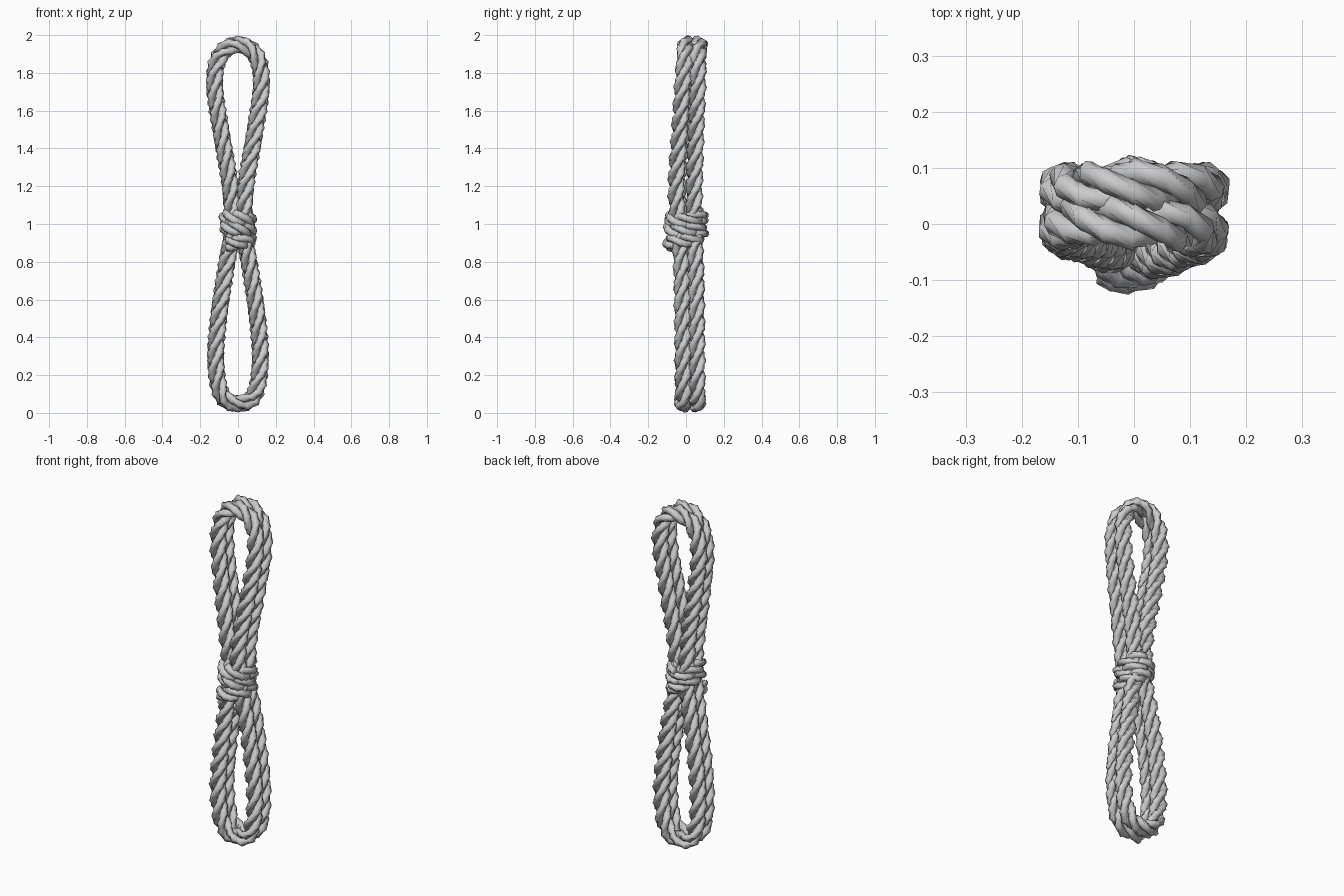
import bpy, bmesh
from math import sin, cos, pi
from mathutils import Vector

if "Cube" in bpy.data.objects:
    bpy.data.objects.remove(bpy.data.objects["Cube"])


def spline(pts, closed, count):
    """Catmull-Rom through pts, resampled evenly by length."""
    n = len(pts)
    get = (lambda i: pts[i % n]) if closed else (lambda i: pts[max(0, min(n - 1, i))])
    dense = []
    for i in range(n if closed else n - 1):
        a, b, c, d = (get(i + k) for k in (-1, 0, 1, 2))
        for s in range(30):
            t = s / 30
            dense.append(0.5 * (2 * b + (c - a) * t + (2 * a - 5 * b + 4 * c - d) * t * t
                                + (3 * b - a - 3 * c + d) * t ** 3))
    dense.append(get(n) if closed else pts[-1])
    dist = [0]
    for p, q in zip(dense, dense[1:]):
        dist.append(dist[-1] + (q - p).length)
    out, j = [], 0
    for k in range(count):
        target = dist[-1] * k / (count if closed else count - 1)
        while j < len(dense) - 2 and dist[j + 1] < target:
            j += 1
        f = (target - dist[j]) / max(dist[j + 1] - dist[j], 1e-9)
        out.append(dense[j].lerp(dense[j + 1], min(f, 1)))
    return out


def rope(name, pts, closed, turns, up, phase=0, steps=7, offset=0.025, radius=0.0245, sides=8):
    """Three twisted strands following a path."""
    count = int(turns * steps)
    path = spline([Vector(p) for p in pts], closed, count)
    bm = bmesh.new()
    for strand in range(3):
        rings = []
        for i, p in enumerate(path):
            if closed:
                t = path[(i + 1) % count] - path[i - 1]
            else:
                t = path[min(i + 1, count - 1)] - path[max(i - 1, 0)]
            t.normalize()
            n = (up - t * up.dot(t)).normalized()
            b = t.cross(n)
            a = 2 * pi * (turns * i / count + strand / 3) + phase
            c = p + (n * cos(a) + b * sin(a)) * offset
            rings.append([bm.verts.new(c + (n * cos(a + 2 * pi * k / sides)
                                            + b * sin(a + 2 * pi * k / sides)) * radius)
                          for k in range(sides)])
        for i in range(count if closed else count - 1):
            r, q = rings[i], rings[(i + 1) % count]
            for k in range(sides):
                m = (k + 1) % sides
                bm.faces.new((r[k], r[m], q[m], q[k]))
        if not closed:
            bm.faces.new(rings[0][::-1])
            bm.faces.new(rings[-1])
    bmesh.ops.recalc_face_normals(bm, faces=bm.faces)
    mesh = bpy.data.meshes.new(name)
    bm.to_mesh(mesh)
    bm.free()
    mesh.shade_smooth()
    ob = bpy.data.objects.new(name, mesh)
    bpy.context.collection.objects.link(ob)
    return ob


# pinched loop outline: (x, z, y of rear loop, y of front loop), bottom to top
side = [(0.085, 0.09, 0.058, -0.015), (0.118, 0.27, 0.058, -0.016),
        (0.103, 0.50, 0.056, -0.018), (0.065, 0.76, 0.052, -0.023),
        (0.032, 0.95, 0.043, -0.033), (0.032, 1.08, 0.043, -0.048),
        (0.045, 1.23, 0.045, -0.052), (0.088, 1.48, 0.052, -0.035),
        (0.124, 1.74, 0.062, -0.018), (0.095, 1.895, 0.064, -0.004)]
for name, col, phase in (("rear_loop", 2, 0), ("front_loop", 3, 1)):
    right = [(r[0], r[col], r[1]) for r in side]
    left = [(-r[0], r[col] + (0.012 if r[1] > 1 and col == 3 else 0), r[1]) for r in reversed(side)]
    bottom = (0, side[0][col], 0.048)
    top = (0, side[-1][col] + 0.005, 1.952)
    rope(name, [bottom] + right + [top] + left, True, 14, Vector((0, 1, 0)), phase)

# tilted wrap binding the waist, with its tail at the lower front left
wrap = [(-0.06, -0.075, 0.895), (0.0, -0.082, 0.9)]
for i in range(1, 21):
    a = -pi / 2 + i * pi / 4
    wrap.append((0.06 * cos(a), 0.08 * sin(a), 0.925 + 0.0065 * i - 0.022 * cos(a)))
rope("waist_wrap", wrap, False, 5, Vector((0, 0, 1)), 0.5, steps=10, offset=0.022, radius=0.0225)
